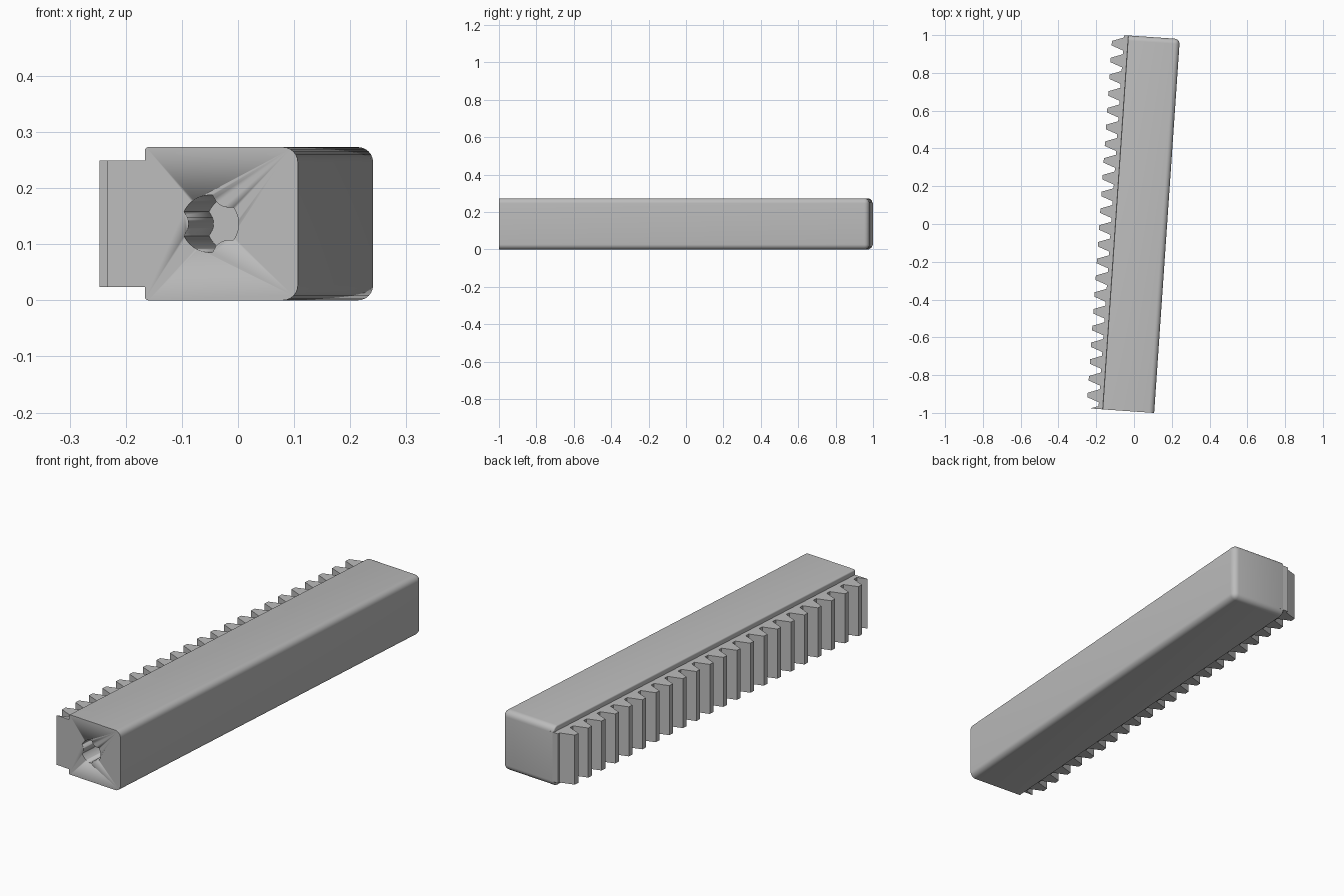
import bpy, bmesh, math
from mathutils import Matrix

if "Cube" in bpy.data.objects:
    bpy.data.objects.remove(bpy.data.objects["Cube"])

TILT = math.radians(-3.93)           # whole rack is turned slightly about z
HEIGHT = 0.273
LEFT, RIGHT = -0.0985, 0.175         # sides of the square bar
FRONT, BACK = -0.9905, 0.9935
PITCH, FIRST = 0.0889, -0.920        # tooth spacing and first full tooth
TIP, ROOT = -0.183, -0.121

grey = bpy.data.materials.new("light_grey")
grey.diffuse_color = (0.5, 0.5, 0.5, 1)
grey.use_nodes = True
grey.node_tree.nodes["Principled BSDF"].inputs["Base Color"].default_value = grey.diffuse_color


def finish(name, bm):
    bmesh.ops.recalc_face_normals(bm, faces=bm.faces)
    mesh = bpy.data.meshes.new(name)
    bm.to_mesh(mesh)
    bm.free()
    mesh.materials.append(grey)
    obj = bpy.data.objects.new(name, mesh)
    bpy.context.collection.objects.link(obj)
    mesh.transform(Matrix.Rotation(TILT, 4, 'Z'))
    return obj


def prism(name, points, offset):
    bm = bmesh.new()
    face = bm.faces.new([bm.verts.new(p) for p in points])
    ext = bmesh.ops.extrude_face_region(bm, geom=[face])
    verts = [v for v in ext["geom"] if isinstance(v, bmesh.types.BMVert)]
    bmesh.ops.translate(bm, verts=verts, vec=offset)
    return finish(name, bm)


def smooth(obj):
    bpy.ops.object.select_all(action='DESELECT')
    obj.select_set(True)
    bpy.context.view_layer.objects.active = obj
    bpy.ops.object.shade_smooth_by_angle(angle=math.radians(32))


def near(a, b):
    return abs(a - b) < 1e-4


# Square bar: large fillets on the right and back, tiny ones on the toothed side
bm = bmesh.new()
bmesh.ops.create_cube(bm, size=1)
for v in bm.verts:
    v.co.x = RIGHT if v.co.x > 0 else LEFT
    v.co.y = BACK if v.co.y > 0 else FRONT
    v.co.z = HEIGHT if v.co.z > 0 else 0


def on(e, axis, value):
    return all(near(v.co[axis], value) for v in e.verts)


big = [e for e in bm.edges if not on(e, 1, FRONT) and not on(e, 0, LEFT)]
bmesh.ops.bevel(bm, geom=big, offset=0.027, segments=6, profile=0.5, affect='EDGES')
small = [e for e in bm.edges if on(e, 0, LEFT) and not on(e, 1, FRONT)]
bmesh.ops.bevel(bm, geom=small, offset=0.006, segments=3, profile=0.5, affect='EDGES')
bar = finish("bar", bm)

# Blind hole in the front with three inward ridges
hole = []
for i in range(72):
    a = math.radians(i * 5)
    d = min(abs((i * 5 - c + 180) % 360 - 180) for c in (60, 180, 300))
    r = 0.051 - (0.013 * math.sqrt(1 - (d / 22) ** 2) if d < 22 else 0)
    hole.append((0.018 + r * math.cos(a), FRONT - 0.05, HEIGHT / 2 + r * math.sin(a)))
cutter = prism("hole_cutter", hole, (0, 0.70, 0))
cutter.hide_render = True
smooth(cutter)
smooth(bar)
mod = bar.modifiers.new("hole", 'BOOLEAN')
mod.operation, mod.solver, mod.object = 'DIFFERENCE', 'EXACT', cutter
bpy.ops.object.modifier_apply(modifier="hole")
bpy.data.objects.remove(cutter)

# Toothed strip, starting with the cut-off flank of a tooth at the front
tip_half, root_half = 0.0119, 0.0345
start = FIRST - PITCH
slope = (TIP - ROOT) / (root_half - tip_half)
profile = [(LEFT + 0.02, FRONT + 0.0003),
           (TIP - slope * (FRONT - start - tip_half), FRONT + 0.0003),
           (ROOT, start + root_half)]
for i in range(22):
    c = FIRST + i * PITCH
    profile += [(ROOT, c - root_half), (TIP, c - tip_half),
                (TIP, c + tip_half), (ROOT, c + root_half)]
profile += [(ROOT, BACK - 0.0003), (LEFT + 0.02, BACK - 0.0003)]
prism("toothed_strip", [(x, y, 0.0235) for x, y in profile], (0, 0, HEIGHT - 0.047))
